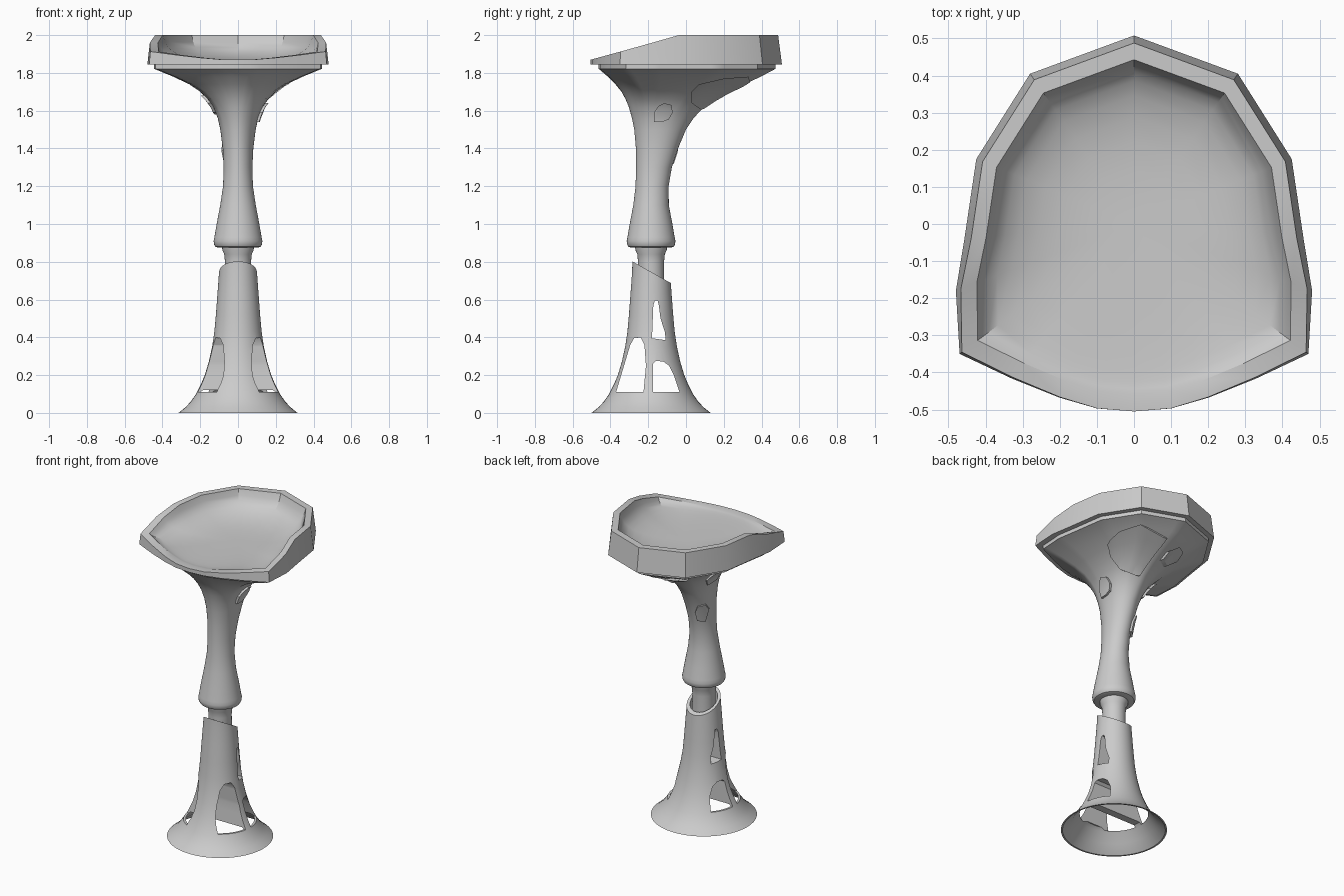
import bpy, bmesh, math
from mathutils import Vector

if "Cube" in bpy.data.objects:
    bpy.data.objects.remove(bpy.data.objects["Cube"])

AXIS = -0.185  # y of the column axis


def mesh_obj(name, bm):
    bmesh.ops.recalc_face_normals(bm, faces=bm.faces)
    me = bpy.data.meshes.new(name)
    bm.to_mesh(me)
    bm.free()
    ob = bpy.data.objects.new(name, me)
    bpy.context.collection.objects.link(ob)
    return ob


def loft(name, rings, inflate=0.0):
    """Skin closed rings of points and cap both ends."""
    bm = bmesh.new()
    vs = [[bm.verts.new(p) for p in r] for r in rings]
    n = len(vs[0])
    for a, b in zip(vs, vs[1:]):
        for i in range(n):
            j = (i + 1) % n
            bm.faces.new((a[i], a[j], b[j], b[i]))
    bm.faces.new(vs[0])
    bm.faces.new(vs[-1])
    if inflate:
        bmesh.ops.recalc_face_normals(bm, faces=bm.faces)
        bm.normal_update()
        moves = [(v, v.normal * inflate) for v in bm.verts]
        for v, d in moves:
            v.co += d
    return mesh_obj(name, bm)


def lathe(name, profile, n=48):
    return loft(name, [[(r * math.cos(math.tau * i / n), AXIS + r * math.sin(math.tau * i / n), z)
                        for i in range(n)] for r, z in profile])


def prism(name, poly, az=0, near=-0.6, far=0.6):
    """Extrude a (sideways, z) polygon from the axis along azimuth az."""
    a = math.radians(az)
    out, side = Vector((math.cos(a), math.sin(a), 0)), Vector((-math.sin(a), math.cos(a), 0))
    o = Vector((0, AXIS, 0))
    return loft(name, [[o + out * d + side * u + Vector((0, 0, z)) for u, z in poly]
                       for d in (near, far)])


def boolean(ob, other, op):
    m = ob.modifiers.new(op, 'BOOLEAN')
    m.operation, m.object, m.solver = op, other, 'EXACT'
    bpy.context.view_layer.objects.active = ob
    bpy.ops.object.modifier_apply(modifier=m.name)
    bpy.data.objects.remove(other)


def smooth(ob, angle=30):
    bpy.ops.object.select_all(action='DESELECT')
    ob.select_set(True)
    bpy.context.view_layer.objects.active = ob
    bpy.ops.object.shade_smooth_by_angle(angle=math.radians(angle))


# Seat outline: right half from the back point to the front point, mirrored
half = [(0, .508), (.28, .405), (.425, .175), (.457, -.04), (.48, -.18), (.47, -.35),
        (.33, -.416), (.2, -.468), (.1, -.497), (0, -.505)]
outline = half + [(-x, y) for x, y in half[-2:0:-1]]

# Base: hollow foot, flared tube, bore at the top
base = lathe("base", [(.19, .12), (.21, .105), (.25, .05), (.305, 0), (.315, 0), (.278, .03),
                      (.25, .06), (.222, .1), (.197, .15), (.176, .2), (.155, .27), (.137, .35),
                      (.125, .43), (.117, .52), (.108, .64), (.1, .75), (.098, .85),
                      (.082, .85), (.082, .63)])
windows = [
    [(-.37, .11), (-.295, .36), (-.275, .395), (-.24, .4), (-.22, .36), (-.212, .25), (-.225, .11)],
    [(-.175, .11), (-.175, .26), (-.16, .275), (-.12, .272), (-.09, .25), (-.065, .2), (-.035, .11)],
    [(-.18, .395), (-.173, .57), (-.165, .595), (-.15, .595), (-.144, .57), (-.135, .5),
     (-.112, .43), (-.107, .385)],
    [(-.48, .913), (-.28, .8), (-.085, .69), (.115, .577), (.115, 1.1), (-.48, 1.1)],  # slanted top
]
for w in windows:
    boolean(base, prism("cutter", [(y - AXIS, z) for y, z in w]), 'DIFFERENCE')
smooth(base)

# Inner pole
smooth(lathe("inner_pole", [(.07, .63), (.069, .8), (.073, .84), (.083, .862), (.085, .89)]))

# Upper column flaring into the seat outline: z, half width, front y, back y, shape blend
fine = []
for (x0, y0), (x1, y1) in zip(outline, outline[1:] + outline[:1]):
    k = 6 if y0 + y1 > -.7 else 3
    fine += [(x0 + (x1 - x0) * i / k, y0 + (y1 - y0) * i / k) for i in range(k)]


def section(z, w, yf, yb, t):
    pts = []
    for x, y in fine:
        u = Vector((x / .48, y / .507))
        u = u.normalized().lerp(u, t)
        pts.append((u.x * w, (yf + yb) / 2 + u.y * (yb - yf) / 2, z))
    return pts


levels = [(z, r, AXIS - r, AXIS + r, 0) for z, r in
          [(.875, .105), (.88, .12), (.892, .127), (.91, .129), (.93, .125), (1.0, .113),
           (1.1, .094)]]
levels += [(1.2, .079, -.267, -.092, 0), (1.3, .076, -.264, -.075, 0),
           (1.4, .081, -.265, -.042, 0), (1.5, .094, -.274, .0, .05), (1.56, .108, -.286, .04, .12),
           (1.62, .133, -.303, .095, .25), (1.66, .163, -.32, .155, .4), (1.7, .205, -.342, .225, .55),
           (1.74, .262, -.375, .31, .75), (1.78, .345, -.415, .395, .9),
           (1.82, .44, -.462, .47, 1), (1.821, .445, -.464, .473, 1), (1.848, .445, -.464, .473, 1)]
sections = [section(*l) for l in levels]
smooth(loft("upper_column", sections), 35)

# Raised patches on the flare: azimuth and outline across it
patches = [
    (0, [(.215, 1.7), (.215, 1.64), (.265, 1.605), (.365, 1.635), (.405, 1.67), (.46, 1.71),
         (.525, 1.75), (.515, 1.78), (.385, 1.77), (.255, 1.74)]),
    (0, [(.015, 1.54), (.015, 1.59), (.04, 1.625), (.07, 1.64), (.107, 1.63), (.115, 1.59),
         (.095, 1.555), (.06, 1.54)]),
    (120, [(-.03, 1.32), (-.04, 1.38), (-.025, 1.425), (.02, 1.43), (.04, 1.39), (.02, 1.31)]),
    (103, [(-.05, 1.69), (-.065, 1.72), (-.03, 1.745), (.03, 1.742), (.06, 1.715), (.02, 1.685)]),
    (145, [(-.04, 1.58), (-.06, 1.63), (-.03, 1.68), (.03, 1.68), (.06, 1.64), (.03, 1.59)]),
]
for i, (az, poly) in enumerate(patches):
    patch = loft(f"raised_patch_{i + 1}", sections, inflate=.013)
    boolean(patch, prism("cutter", poly, az, .03, .9), 'INTERSECT')
    smooth(patch)


# Seat shell: straight back wall, rim sloping down to the front, smooth bowl
def rim(y):
    return 2 + min(0, (y + .04) * .28)


def taper(x, y):
    s = 1 - .04 * max(0, (rim(y) - 1.87) / .13)
    return x * s, y * s


rings = [[(x, y, 1.845) for x, y in outline],
         [(*taper(x, y), rim(y)) for x, y in outline]]
for s, f in [(1, 1), (.97, .74), (.93, .55), (.87, .4), (.78, .26), (.65, .14), (.5, .06),
             (.33, .02), (.15, 0), (.02, 0)]:
    ring = []
    for x, y in outline:
        tx, ty = taper(x, y)
        z = rim(y)
        ring.append((tx * .908 * s, ty * .908 * s, 1.858 + (z - 1.858) * f))
    rings.append(ring)
smooth(loft("seat", rings), 25)
